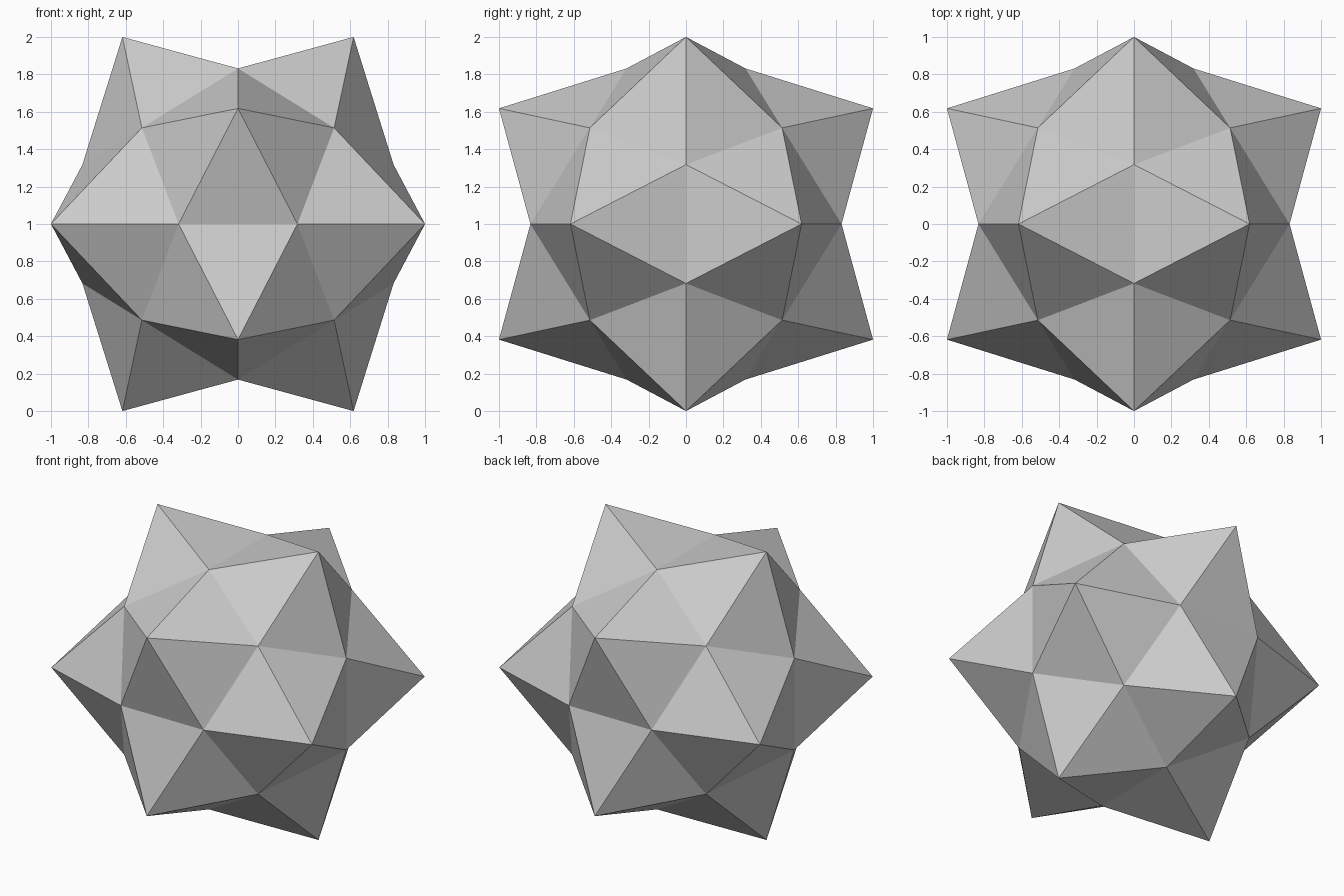
import bpy, bmesh, math
from mathutils import Vector
from itertools import product

if "Cube" in bpy.data.objects:
    bpy.data.objects.remove(bpy.data.objects["Cube"])

PHI = (1 + math.sqrt(5)) / 2
A = 0.514                          # half side of the cube inside the dodecahedron
TIP = math.hypot(1, 1 / PHI)       # distance from centre to the spike tips

bm = bmesh.new()

# Dodecahedron core: cube corners plus three cyclic rectangles
for s in product((-1, 1), repeat=3):
    bm.verts.new(Vector(s) * A)
for s, t in product((-1, 1), repeat=2):
    p = (0, s * A / PHI, t * A * PHI)
    for k in range(3):
        bm.verts.new(p[k:] + p[:k])
bmesh.ops.convex_hull(bm, input=bm.verts[:])
bmesh.ops.dissolve_limit(bm, angle_limit=math.radians(5),
                         verts=bm.verts[:], edges=bm.edges[:])

# Raise a five-sided pyramid on every pentagon
tips = bmesh.ops.poke(bm, faces=bm.faces[:])["verts"]
for v in tips:
    v.co = v.co.normalized() * TIP

bmesh.ops.recalc_face_normals(bm, faces=bm.faces[:])
bmesh.ops.translate(bm, verts=bm.verts[:], vec=(0, 0, 1))

mesh = bpy.data.meshes.new("spiked_ball")
bm.to_mesh(mesh)
bm.free()
bpy.context.collection.objects.link(bpy.data.objects.new("spiked_ball", mesh))
